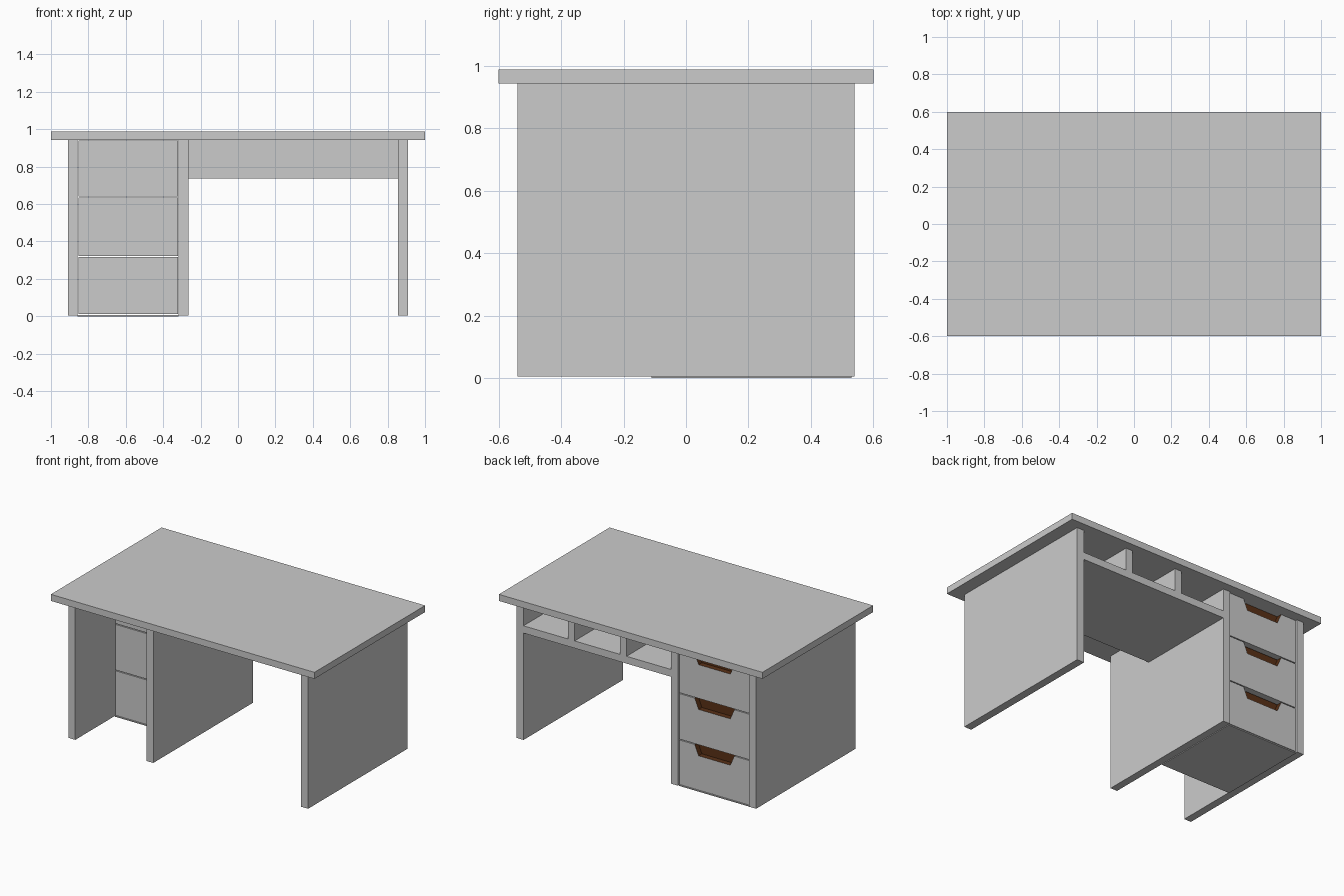
import bpy, bmesh

if "Cube" in bpy.data.objects:
    bpy.data.objects.remove(bpy.data.objects["Cube"])


def box(name, x, y, z):
    """Axis-aligned box from (min, max) pairs."""
    bm = bmesh.new()
    bmesh.ops.create_cube(bm, size=1)
    for v in bm.verts:
        v.co = [r[0] if c < 0 else r[1] for c, r in zip(v.co, (x, y, z))]
    return finish(name, bm)


def prism(name, profile, y0, y1, mats=(), tinted=()):
    """Extrude an xz profile along y; tinted lists side edges using the second material."""
    bm = bmesh.new()
    a = [bm.verts.new((x, y0, z)) for x, z in profile]
    b = [bm.verts.new((x, y1, z)) for x, z in profile]
    bm.faces.new(a)
    bm.faces.new(b[::-1])
    n = len(profile)
    for i in range(n):
        j = (i + 1) % n
        f = bm.faces.new((a[i], b[i], b[j], a[j]))
        f.material_index = 1 if i in tinted else 0
    bmesh.ops.recalc_face_normals(bm, faces=bm.faces[:])
    return finish(name, bm, mats)


def finish(name, bm, mats=()):
    me = bpy.data.meshes.new(name)
    bm.to_mesh(me)
    bm.free()
    for m in mats:
        me.materials.append(m)
    ob = bpy.data.objects.new(name, me)
    bpy.context.collection.objects.link(ob)
    return ob


brown = bpy.data.materials.new("brown_wood")
brown.diffuse_color = (0.10, 0.03, 0.008, 1)
brown.use_nodes = True
brown.node_tree.nodes["Principled BSDF"].inputs["Base Color"].default_value = brown.diffuse_color
grey = bpy.data.materials.new("grey")
grey.diffuse_color = (0.8, 0.8, 0.8, 1)
grey.use_nodes = True
grey.node_tree.nodes["Principled BSDF"].inputs["Base Color"].default_value = grey.diffuse_color

# Desk top
box("desk_top", (-1, 1), (-0.6, 0.6), (0.943, 0.988))

# Upright panels
for name, x0, x1 in (("outer_drawer_panel", -0.91, -0.857),
                     ("inner_drawer_panel", -0.317, -0.265),
                     ("side_leg_panel", 0.855, 0.91)):
    box(name, (x0, x1), (-0.54, 0.54), (0.005, 0.943))

# Open shelf under the top, with dividers and a closing board
box("shelf", (-0.265, 0.855), (-0.13, 0.54), (0.738, 0.788))
box("shelf_back_board", (-0.265, 0.855), (-0.175, -0.13), (0.738, 0.943))
for i, x in enumerate((0.098, 0.492)):
    box(f"shelf_divider_{i + 1}", (x - 0.025, x + 0.025), (-0.13, 0.54), (0.788, 0.943))

# Base board of the drawer pedestal
box("pedestal_base", (-0.857, -0.317), (-0.11, 0.53), (0, 0.007))

# Drawers: body, notched front and brown grip recess
L, R, cx = -0.852, -0.322, -0.587
for i, (z0, z1) in enumerate(((0.011, 0.316), (0.322, 0.634), (0.640, 0.941))):
    box(f"drawer_body_{i + 1}", (L, R), (-0.11, 0.49), (z0, z1))
    zb = z1 - 0.07
    notch = [(cx + 0.15, z1), (cx + 0.12, zb), (cx - 0.12, zb), (cx - 0.15, z1)]
    prism(f"drawer_front_{i + 1}", [(L, z0), (R, z0), (R, z1)] + notch + [(L, z1)],
          0.49, 0.53, (grey, brown), (3, 4, 5))
    prism(f"drawer_grip_{i + 1}", notch, 0.488, 0.494, (brown,))
